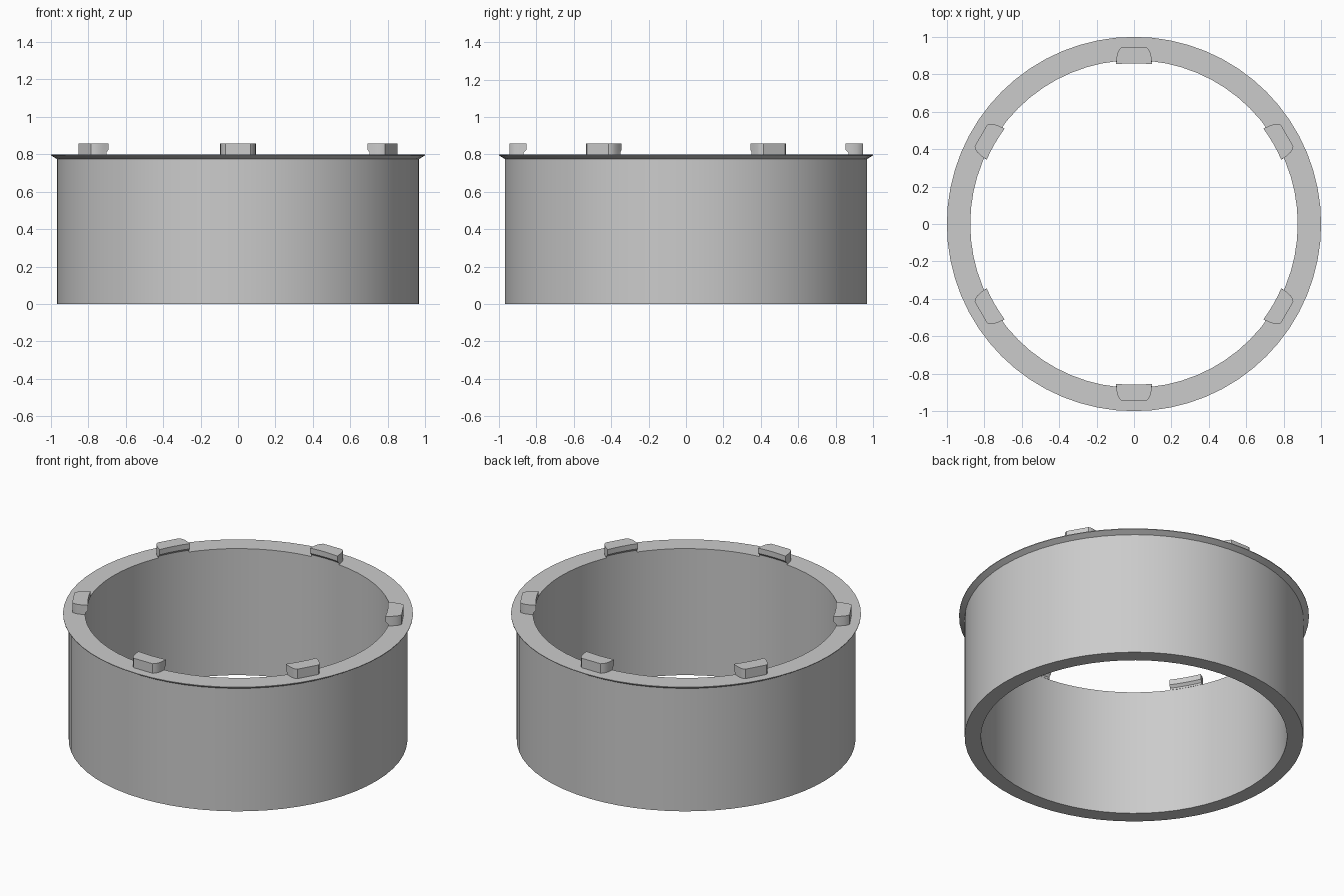
import bpy, bmesh, math

if "Cube" in bpy.data.objects:
    bpy.data.objects.remove(bpy.data.objects["Cube"])

SEGMENTS = 64
RIM_Z = 0.798

grey = bpy.data.materials.new("grey plastic")
grey.diffuse_color = (0.6, 0.6, 0.6, 1)
grey.use_nodes = True
grey.node_tree.nodes["Principled BSDF"].inputs["Base Color"].default_value = grey.diffuse_color


def finish(bm, name):
    bmesh.ops.recalc_face_normals(bm, faces=bm.faces)
    mesh = bpy.data.meshes.new(name)
    bm.to_mesh(mesh)
    bm.free()
    mesh.materials.append(grey)
    obj = bpy.data.objects.new(name, mesh)
    bpy.context.collection.objects.link(obj)
    bpy.ops.object.select_all(action='DESELECT')
    bpy.context.view_layer.objects.active = obj
    obj.select_set(True)
    bpy.ops.object.shade_smooth_by_angle(angle=math.radians(25))
    return obj


def bridge(bm, loops, closed):
    """Join neighbouring vertex loops with quads."""
    pairs = list(zip(loops, loops[1:]))
    if closed:
        pairs.append((loops[-1], loops[0]))
    for a, b in pairs:
        n = len(a)
        for i in range(n):
            j = (i + 1) % n
            bm.faces.new((a[i], a[j], b[j], b[i]))


# Ring wall with a thin flared lip, as a closed (radius, height) profile
profile = [(0.875, 0), (0.968, 0), (0.968, 0.775), (1.0, 0.794),
           (1.0, RIM_Z), (0.875, RIM_Z)]
bm = bmesh.new()
loops = []
for r, z in profile:
    loops.append([bm.verts.new((r * math.cos(2 * math.pi * i / SEGMENTS),
                                r * math.sin(2 * math.pi * i / SEGMENTS), z))
                  for i in range(SEGMENTS)])
bridge(bm, loops, True)
finish(bm, "ring_wall")

# Clip tabs: rounded outer corners, curved inner face with an undercut
half_outline = [(0.094, 0.875), (0.093, 0.89), (0.088, 0.913), (0.079, 0.933), (0.066, 0.945)]
outer = half_outline + [(-x, y) for x, y in reversed(half_outline)]
levels = [(RIM_Z, 0.873), (0.81, 0.873), (0.825, 0.859), (0.858, 0.859)]


def clip_tab(angle, name):
    ca, sa = math.cos(angle), math.sin(angle)
    bm = bmesh.new()
    loops = []
    for z, r in levels:
        inner = [(x, math.sqrt(r * r - x * x))
                 for x in (-0.096, -0.048, 0, 0.048, 0.096)]
        loops.append([bm.verts.new((x * ca - y * sa, x * sa + y * ca, z))
                      for x, y in outer + inner])
    bridge(bm, loops, False)
    bm.faces.new(loops[0])
    bm.faces.new(loops[-1])
    finish(bm, name)


for k in range(6):
    clip_tab(k * math.pi / 3, f"clip_tab_{k + 1}")
